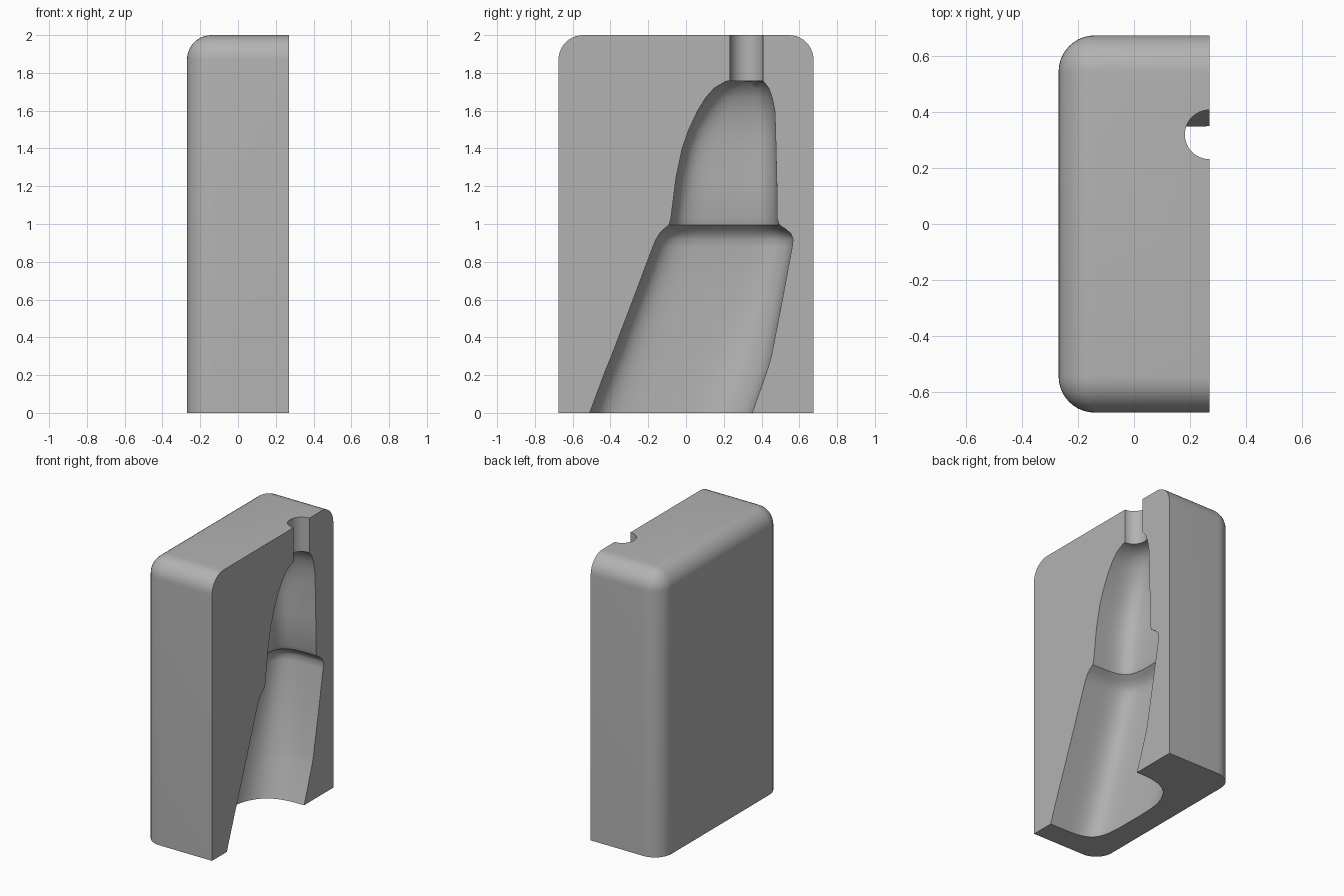
import bpy, bmesh, math

if "Cube" in bpy.data.objects:
    bpy.data.objects.remove(bpy.data.objects["Cube"], do_unlink=True)

HX, HY, H = 0.27, 0.675, 2.0      # block half sizes and height
SEG = 64


def make_object(name, bm):
    bmesh.ops.recalc_face_normals(bm, faces=bm.faces)
    mesh = bpy.data.meshes.new(name)
    bm.to_mesh(mesh)
    bm.free()
    obj = bpy.data.objects.new(name, mesh)
    bpy.context.collection.objects.link(obj)
    return obj


def section(bm, z, front, back, depth, n_front, n_back):
    """Closed superellipse ring centred on the parting face."""
    mid, half = (front + back) / 2, (back - front) / 2
    ring = []
    for i in range(SEG):
        a = math.tau * i / SEG
        c, s = math.cos(a), math.sin(a)
        n = n_back if c > 0 else n_front
        y = mid + half * math.copysign(abs(c) ** (2 / n), c)
        x = HX + depth * math.copysign(abs(s) ** (2 / n), s)
        ring.append(bm.verts.new((x, y, z)))
    return ring


# Material
grey = bpy.data.materials.new("plain grey")
grey.use_nodes = True
colour = (0.45, 0.45, 0.45, 1)
grey.diffuse_color = colour
grey.node_tree.nodes["Principled BSDF"].inputs["Base Color"].default_value = colour

# Block with rounded outer edges; parting face and base stay sharp
bm = bmesh.new()
bmesh.ops.create_cube(bm, size=1)
for v in bm.verts:
    v.co = (v.co.x * 2 * HX, v.co.y * 2 * HY, (v.co.z + 0.5) * H)


def is_outer(edge):
    m = (edge.verts[0].co + edge.verts[1].co) / 2
    return m.x < HX - 0.01 and m.z > 0.01


bmesh.ops.bevel(bm, geom=[e for e in bm.edges if is_outer(e)], offset=0.13,
                offset_type='OFFSET', segments=10, profile=0.5, affect='EDGES')
block = make_object("mould_half", bm)
block.data.materials.append(grey)

# Cavity: z, front y, back y, depth, front and back squareness
rings = [
    (-0.10, -0.55, 0.315, 0.37, 5, 3),
    (0.00, -0.51, 0.35, 0.37, 5, 3),
    (0.24, -0.42, 0.435, 0.37, 5, 3),
    (0.30, -0.395, 0.452, 0.37, 5, 3.2),
    (0.60, -0.28, 0.51, 0.365, 5, 4),
    (0.88, -0.175, 0.562, 0.36, 5, 4.5),
    (0.92, -0.158, 0.567, 0.355, 5, 4.5),
    (0.95, -0.14, 0.555, 0.34, 5, 4.5),
    (0.975, -0.115, 0.525, 0.315, 4.5, 4.5),
    (0.995, -0.09, 0.495, 0.29, 4.5, 4.5),
    (1.03, -0.08, 0.483, 0.28, 4.5, 4.5),
    (1.25, -0.052, 0.48, 0.275, 4, 4),
    (1.40, -0.02, 0.476, 0.268, 4, 4),
    (1.50, 0.015, 0.474, 0.26, 4, 4),
    (1.60, 0.062, 0.47, 0.24, 3.5, 3.5),
    (1.67, 0.105, 0.456, 0.215, 3, 3),
    (1.72, 0.15, 0.438, 0.185, 3, 3),
    (1.755, 0.21, 0.41, 0.14, 2.5, 2.5),
    (1.757, 0.232, 0.408, 0.088, 2, 2),
    (2.10, 0.232, 0.408, 0.088, 2, 2),
]
bm = bmesh.new()
loops = [section(bm, *r) for r in rings]
for lo, hi in zip(loops, loops[1:]):
    for i in range(SEG):
        j = (i + 1) % SEG
        bm.faces.new((lo[i], lo[j], hi[j], hi[i]))
bm.faces.new(loops[0])
bm.faces.new(loops[-1])
cutter = make_object("cavity_cutter", bm)
cutter.data.materials.append(grey)

# Carve the cavity, then remove the helper
cut = block.modifiers.new("cavity", 'BOOLEAN')
cut.operation = 'DIFFERENCE'
cut.solver = 'EXACT'
cut.object = cutter
bpy.context.view_layer.objects.active = block
for o in bpy.context.selected_objects:
    o.select_set(False)
block.select_set(True)
bpy.ops.object.modifier_apply(modifier=cut.name)
bpy.data.objects.remove(cutter, do_unlink=True)
bpy.ops.object.shade_smooth_by_angle(angle=math.radians(35))
